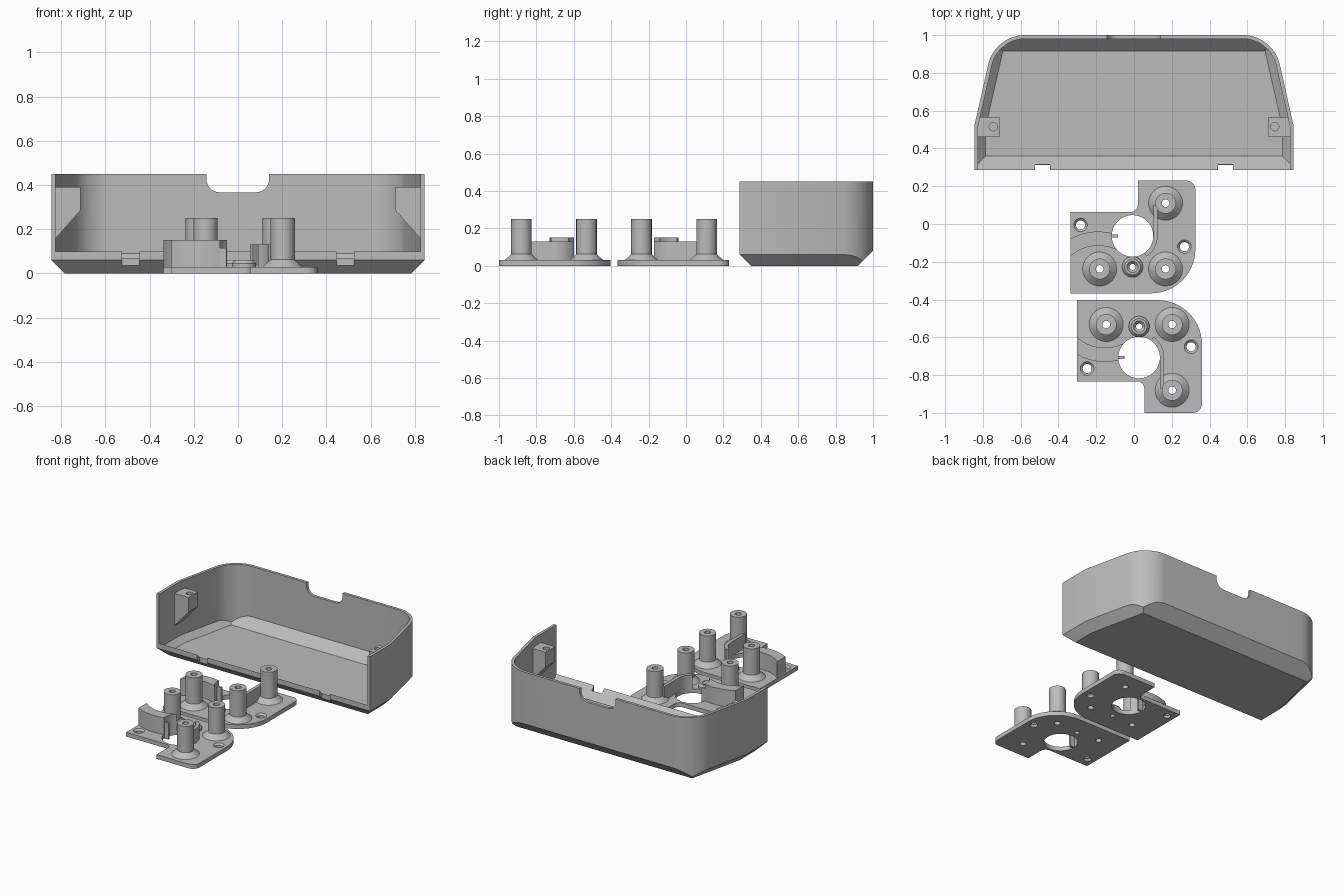
import bpy, bmesh, math
from mathutils import Vector, Matrix

if "Cube" in bpy.data.objects:
    bpy.data.objects.remove(bpy.data.objects["Cube"])

grey = bpy.data.materials.new("plain grey")
grey.diffuse_color = (0.5, 0.5, 0.5, 1)
grey.use_nodes = True
grey.node_tree.nodes["Principled BSDF"].inputs["Base Color"].default_value = grey.diffuse_color


def finish(name, bm):
    bmesh.ops.remove_doubles(bm, verts=bm.verts, dist=1e-5)
    bmesh.ops.recalc_face_normals(bm, faces=bm.faces)
    me = bpy.data.meshes.new(name)
    bm.to_mesh(me)
    bm.free()
    ob = bpy.data.objects.new(name, me)
    bpy.context.collection.objects.link(ob)
    return ob


def rounded(corners, seg=14):
    """Outline from (x, y, radius) corners."""
    out, n = [], len(corners)
    for i, (x, y, r) in enumerate(corners):
        p = Vector((x, y))
        if r == 0:
            out.append(p)
            continue
        a = (Vector(corners[i - 1][:2]) - p).normalized()
        b = (Vector(corners[(i + 1) % n][:2]) - p).normalized()
        half = a.angle(b) / 2
        c = p + (a + b).normalized() * (r / math.sin(half))
        t = r / math.tan(half)
        v0, v1 = p + a * t - c, p + b * t - c
        sweep = v0.angle(v1)
        for k in range(seg + 1):
            f = k / seg
            out.append(c + (v0 * math.sin((1 - f) * sweep) + v1 * math.sin(f * sweep)) / math.sin(sweep))
    return out


def prism(name, pts, z0, z1, planes=(), along_y=False):
    """Extruded outline, trimmed by (point, outward normal) planes."""
    bm = bmesh.new()
    f = bm.faces.new([bm.verts.new((p[0], p[1], z0)) for p in pts])
    top = bmesh.ops.extrude_face_region(bm, geom=[f])["geom"]
    bmesh.ops.translate(bm, vec=(0, 0, z1 - z0), verts=[g for g in top if isinstance(g, bmesh.types.BMVert)])
    for co, no in planes:
        geom = bm.verts[:] + bm.edges[:] + bm.faces[:]
        res = bmesh.ops.bisect_plane(bm, geom=geom, dist=1e-6, plane_co=co, plane_no=no, clear_outer=True)
        edges = [e for e in res["geom_cut"] if isinstance(e, bmesh.types.BMEdge)]
        bmesh.ops.holes_fill(bm, edges=edges, sides=0)
    if along_y:  # (x, y, z) -> (x, z, y)
        for v in bm.verts:
            v.co = (v.co.x, v.co.z, v.co.y)
    return finish(name, bm)


def lathe(name, profile, x, y, seg=40):
    """Closed (radius, z) profile turned about a vertical axis."""
    bm = bmesh.new()
    vs = [bm.verts.new((x + r, y, z)) for r, z in profile]
    es = [bm.edges.new((vs[i - 1], vs[i])) for i in range(len(vs))
          if profile[i - 1][0] + profile[i][0] > 0]
    bmesh.ops.spin(bm, geom=vs + es, cent=(x, y, 0), axis=(0, 0, 1), angle=2 * math.pi, steps=seg)
    return finish(name, bm)


def drill(x, y, r, z0, z1, seg=40):
    return lathe("drill", [(0, z0), (r, z0), (r, z1), (0, z1)], x, y, seg)


def cut(ob, *cutters):
    for c in cutters:
        m = ob.modifiers.new("cut", 'BOOLEAN')
        m.operation, m.solver, m.object = 'DIFFERENCE', 'EXACT', c
        dg = bpy.context.evaluated_depsgraph_get()
        me = bpy.data.meshes.new_from_object(ob.evaluated_get(dg))
        ob.modifiers.clear()
        ob.data = me
        bpy.data.objects.remove(c)


def mirrored(ob, name, axis, shift=(0, 0, 0)):
    me = ob.data.copy()
    s = [-1 if a == axis else 1 for a in "xyz"]
    me.transform(Matrix.Translation(shift) @ Matrix.Diagonal((*s, 1)))
    me.flip_normals()
    new = bpy.data.objects.new(name, me)
    bpy.context.collection.objects.link(new)


def box(x0, x1, y0, y1, z0, z1, name="box"):
    return prism(name, [(x0, y0), (x1, y0), (x1, y1), (x0, y1)], z0, z1)


def tray(name, front, w, back, wb, r, z0, z1, lip, h, hb):
    """Tapered rounded tray volume with chamfered bottom edges."""
    pts = rounded([(-w, front, 0), (w, front, 0), (w, 0.52, 0), (wb, back, r),
                   (-wb, back, r), (-w, 0.52, 0)])
    slant = Vector((back - 0.52, w - wb, 0)).normalized()
    planes = [((0, lip[0], lip[1]), (0, -1, -1)), ((0, back, hb), (0, 1, -1))]
    for s in (-1, 1):
        planes += [((s * w, 0, h), (s, 0, -1)),
                   ((s * w, 0.52, h), (s * slant.x, slant.y, -1))]
    return prism(name, pts, z0, z1, planes)


# housing: open-front shell with cable notch and two sill notches
shell = tray("housing", 0.287, 0.845, 1.0, 0.737, 0.2, 0, 0.45, (0.287, 0.06), 0.06, 0.08)
cavity = tray("cavity", 0.1, 0.825, 0.98, 0.7205, 0.18, 0.025, 0.6, (0.295, 0.09), 0.065, 0.09)
cable = prism("cable_notch", rounded([(-0.143, 0.6, 0), (-0.143, 0.367, 0.06),
                                      (0.141, 0.367, 0.06), (0.141, 0.6, 0)]), 0.9, 1.1, along_y=True)
cut(shell, cavity, cable, box(-0.525, -0.445, 0.2, 0.315, 0.035, 0.3),
    box(0.445, 0.525, 0.2, 0.315, 0.035, 0.3))

# screw bosses on the side walls
boss = prism("right_wall_boss", [(0.832, 0.39), (0.713, 0.39), (0.713, 0.285), (0.832, 0.15)],
             0.46, 0.567, along_y=True)
cut(boss, drill(0.745, 0.515, 0.022, 0.3, 0.5))
mirrored(boss, "left_wall_boss", "x")

# mounting plate
HX, HY, HR = -0.008, -0.063, 0.11
T = 0.03
plate = prism("mounting_plate", rounded([
    (-0.337, -0.367, 0), (0.325, -0.367, 0.235), (0.325, 0.23, 0.05),
    (0.02, 0.23, 0), (0.02, 0.063, 0.04), (-0.337, 0.063, 0)]), 0, T)
posts = [(0.167, 0.11), (-0.182, -0.238), (0.167, -0.238)]
SX, SY = -0.008, -0.227
cut(plate, drill(HX, HY, HR, -0.1, 0.3, 64), drill(SX, SY, 0.016, -0.1, 0.2),
    *[drill(x, y, 0.02, -0.1, 0.1) for x, y in posts],
    *[lathe("countersink", [(0, -0.1), (0.024, -0.1), (0.024, 0.018), (0.036, T),
                            (0.036, 0.1), (0, 0.1)], x, y)
      for x, y in ((-0.283, -0.005), (0.267, -0.12))])
parts = [plate]

# tall standoffs with flared feet
for i, (x, y) in enumerate(posts):
    parts.append(lathe(f"standoff_{i + 1}", [(0.02, T), (0.09, T), (0.055, 0.062), (0.055, 0.25),
                                             (0.02, 0.25)], x, y))
# short stepped boss
parts.append(lathe("short_boss", [(0.016, T), (0.055, T), (0.055, 0.045), (0.042, 0.06),
                                  (0.03, 0.06), (0.016, 0.045)], SX, SY))


def arc(cx, cy, r, a0, a1, n=20):
    return [(cx + r * math.cos(a0 + (a1 - a0) * k / n), cy + r * math.sin(a0 + (a1 - a0) * k / n))
            for k in range(n + 1)]


# thick curved wall left of the opening
def span(r):
    return math.acos(-0.147 / r), math.acos(0.13 / r)


wall = prism("curved_wall", arc(-0.19, -0.334, 0.294, *span(0.294))
             + arc(-0.19, -0.334, 0.219, *reversed(span(0.219))), T, 0.15)
cut(wall, drill(HX, HY, HR, -0.1, 0.3, 64))
parts.append(wall)
parts.append(box(-0.122, -0.086, HY - 0.008, HY + 0.008, 0, 0.115, "locating_tab"))

# thin straight wall curling around the opening on the right
end = math.radians(-55)
parts.append(prism("guide_wall", [(0.125, 0.1), (HX + HR, 0.1)] + arc(HX, HY, HR, 0, end)
                   + arc(HX, HY, 0.133, end, 0), T, 0.13))

# second plate set, mirrored front to back
for ob in parts:
    mirrored(ob, "front_" + ob.name, "y", (0.035, -0.77, 0))
    ob.name = "rear_" + ob.name

for ob in bpy.context.scene.objects:
    ob.data.materials.clear()
    ob.data.materials.append(grey)
    ob.select_set(True)
    bpy.context.view_layer.objects.active = ob
bpy.ops.object.shade_smooth_by_angle(angle=math.radians(25))
